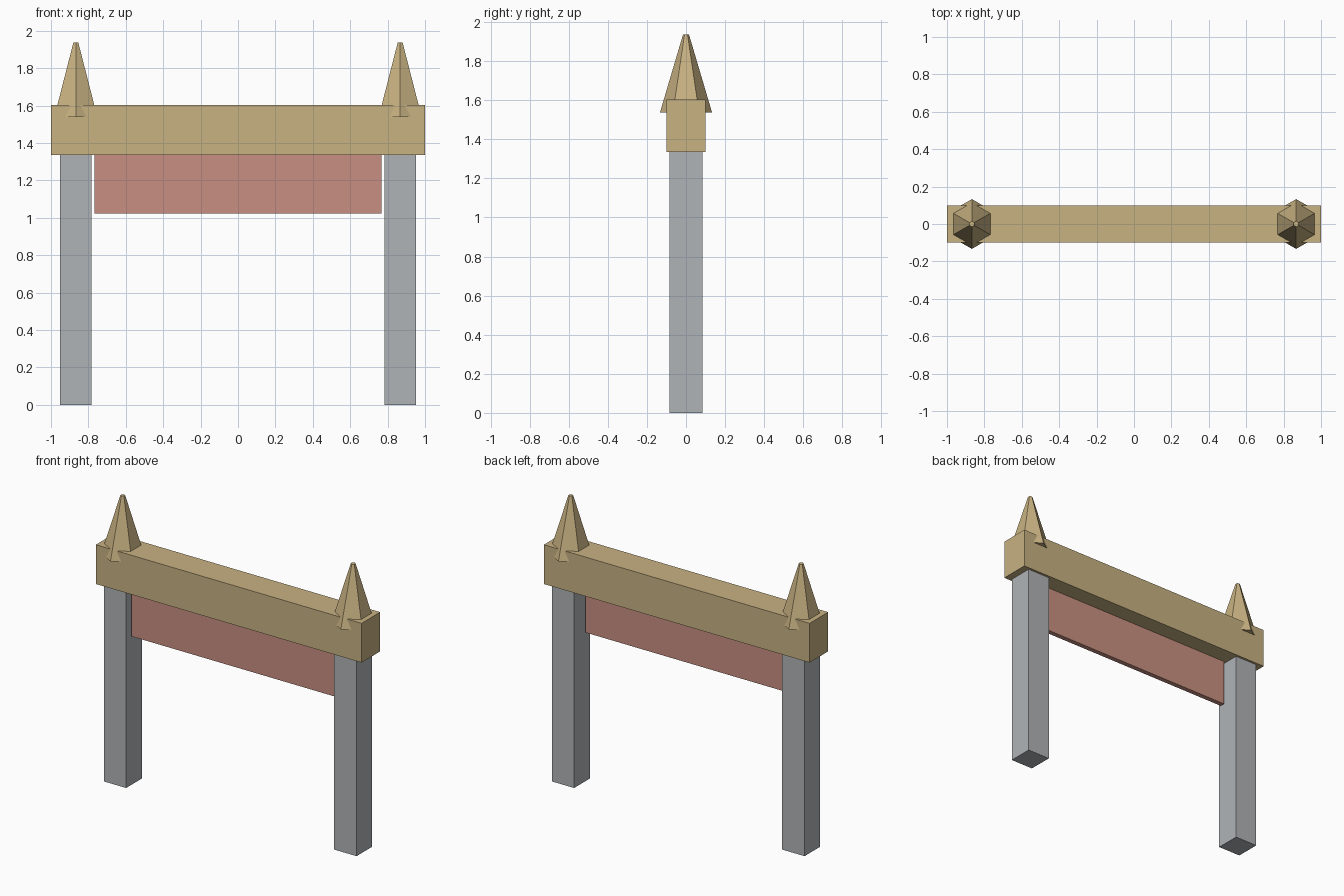
import bpy, bmesh
from math import sin, cos, tau

if "Cube" in bpy.data.objects:
    bpy.data.objects.remove(bpy.data.objects["Cube"])


def material(name, rgb):
    m = bpy.data.materials.new(name)
    m.diffuse_color = (*rgb, 1.0)
    m.use_nodes = True
    m.node_tree.nodes["Principled BSDF"].inputs["Base Color"].default_value = m.diffuse_color
    return m


SAND = material("sand_timber", (0.578, 0.445, 0.223))
RED = material("faded_red", (0.584, 0.279, 0.223))
GREY = material("stone_grey", (0.434, 0.456, 0.474))


def add_object(name, bm, mat):
    bmesh.ops.recalc_face_normals(bm, faces=bm.faces)
    mesh = bpy.data.meshes.new(name)
    bm.to_mesh(mesh)
    bm.free()
    mesh.materials.append(mat)
    obj = bpy.data.objects.new(name, mesh)
    bpy.context.collection.objects.link(obj)
    return obj


def box(name, x, y, z, mat):
    """Box from (min, max) ranges on each axis."""
    bm = bmesh.new()
    bmesh.ops.create_cube(bm, size=1.0)
    for v in bm.verts:
        for i, (lo, hi) in enumerate((x, y, z)):
            v.co[i] = lo if v.co[i] < 0 else hi
    return add_object(name, bm, mat)


def spire(name, cx, z0, z1, r0, r1, mat):
    """Six-sided tapered spire with a corner facing front and back."""
    bm = bmesh.new()
    rings = []
    for z, r in ((z0, r0), (z1, r1)):
        rings.append([bm.verts.new((cx + r * sin(tau * i / 6), r * cos(tau * i / 6), z))
                      for i in range(6)])
    low, top = rings
    for i in range(6):
        j = (i + 1) % 6
        bm.faces.new((low[i], low[j], top[j], top[i]))
    bm.faces.new(low)
    bm.faces.new(top)
    return add_object(name, bm, mat)


# Crossbeam and the thin board hung beneath it, set toward the front
box("crossbeam", (-1, 1), (-0.1, 0.1), (1.336, 1.603), SAND)
box("hanging_board", (-0.767, 0.767), (-0.05, -0.017), (1.023, 1.336), RED)

# Posts, each topped by a spire that overlaps the beam
for side, s in (("left", -1), ("right", 1)):
    cx = 0.867 * s
    box(side + "_post", (cx - 0.084, cx + 0.084), (-0.084, 0.084), (0, 1.336), GREY)
    spire(side + "_spire", cx, 1.538, 1.937, 0.133, 0.015, SAND)
